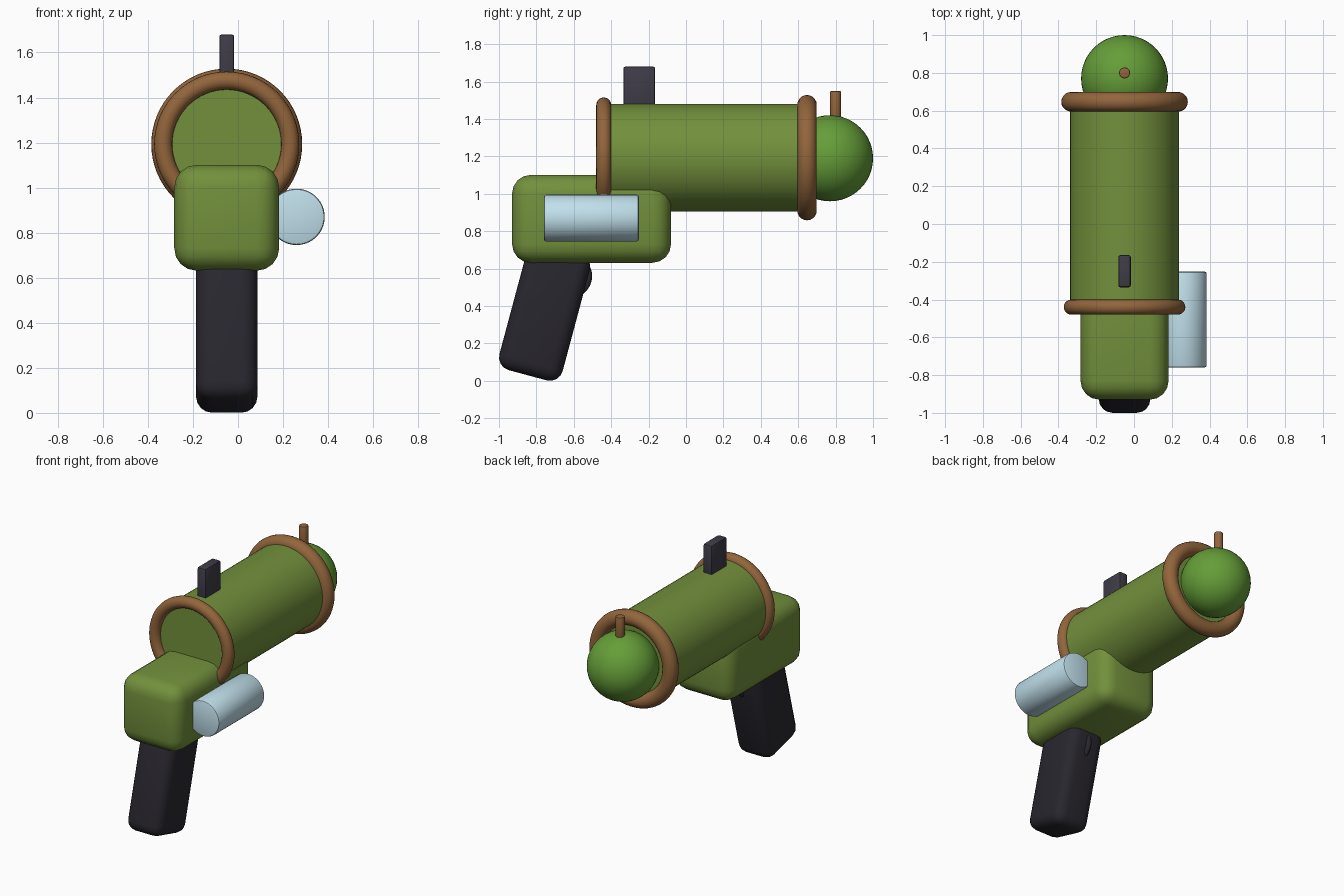
import bpy
from math import radians, pi

if "Cube" in bpy.data.objects:
    bpy.data.objects.remove(bpy.data.objects["Cube"])

CX = -0.05   # axis of the gun
CZ = 1.193   # barrel height


def material(name, rgb):
    m = bpy.data.materials.new(name)
    m.diffuse_color = (*rgb, 1)
    m.use_nodes = True
    m.node_tree.nodes["Principled BSDF"].inputs["Base Color"].default_value = m.diffuse_color
    return m


olive = material("olive", (0.17, 0.28, 0.045))
green = material("green", (0.13, 0.34, 0.04))
brown = material("brown", (0.29, 0.13, 0.045))
black = material("black", (0.022, 0.02, 0.028))
dark_grey = material("dark_grey", (0.05, 0.045, 0.065))
pale_blue = material("pale_blue", (0.53, 0.74, 0.83))


def finish(name, mat, bevel=0, segments=3, angle=40):
    ob = bpy.context.object
    ob.name = name
    ob.data.materials.append(mat)
    if bevel:
        mod = ob.modifiers.new("round_edges", 'BEVEL')
        mod.width, mod.segments = bevel, segments
        mod.limit_method = 'ANGLE'
        bpy.ops.object.modifier_apply(modifier=mod.name)
    bpy.ops.object.shade_smooth_by_angle(angle=radians(angle))
    return ob


def box(name, loc, size, mat, bevel, segments=4, tilt=0):
    bpy.ops.mesh.primitive_cube_add(size=1, location=loc)
    ob = bpy.context.object
    ob.scale = size
    bpy.ops.object.transform_apply(location=False, rotation=False, scale=True)
    ob.rotation_euler.x = radians(tilt)
    return finish(name, mat, bevel, segments)


def cylinder(name, loc, radius, length, mat, bevel=0, along_y=True, sides=64):
    rot = (pi / 2, 0, 0) if along_y else (0, 0, 0)
    bpy.ops.mesh.primitive_cylinder_add(vertices=sides, radius=radius, depth=length,
                                        location=loc, rotation=rot)
    return finish(name, mat, bevel, 2)


def ring(name, loc, major, minor, mat, rot=(pi / 2, 0, 0)):
    bpy.ops.mesh.primitive_torus_add(major_segments=64, minor_segments=20, location=loc,
                                     rotation=rot, major_radius=major, minor_radius=minor)
    return finish(name, mat, angle=60)


# Barrel with a thick ring at each end
cylinder("barrel", (CX, 0.105, CZ), 0.288, 1.09, olive)
ring("rear_ring", (CX, -0.44, CZ), 0.282, 0.04, brown)
ring("muzzle_ring", (CX, 0.647, CZ), 0.283, 0.052, brown)

# Round shell in the muzzle, with its fuse
bpy.ops.mesh.primitive_uv_sphere_add(segments=48, ring_count=24, radius=0.23,
                                     location=(CX, 0.77, 1.19))
finish("shell", green)
cylinder("fuse", (CX, 0.80, 1.46), 0.029, 0.18, brown, 0.006, along_y=False, sides=24)

# Sight, body block and tilted grip
box("sight", (CX, -0.25, 1.56), (0.066, 0.17, 0.24), dark_grey, 0.01, 2)
box("body", (CX, -0.505, 0.866), (0.466, 0.85, 0.47), olive, 0.1, 4)
box("grip", (CX, -0.756, 0.368), (0.272, 0.35, 0.70), black, 0.07, 4, tilt=-15)

# Trigger loop, mostly buried in the grip
ring("trigger", (CX, -0.62, 0.56), 0.10, 0.018, black, rot=(0, pi / 2, 0))

# Canister on the right side
cylinder("canister", (0.26, -0.506, 0.87), 0.125, 0.508, pale_blue, 0.012)
